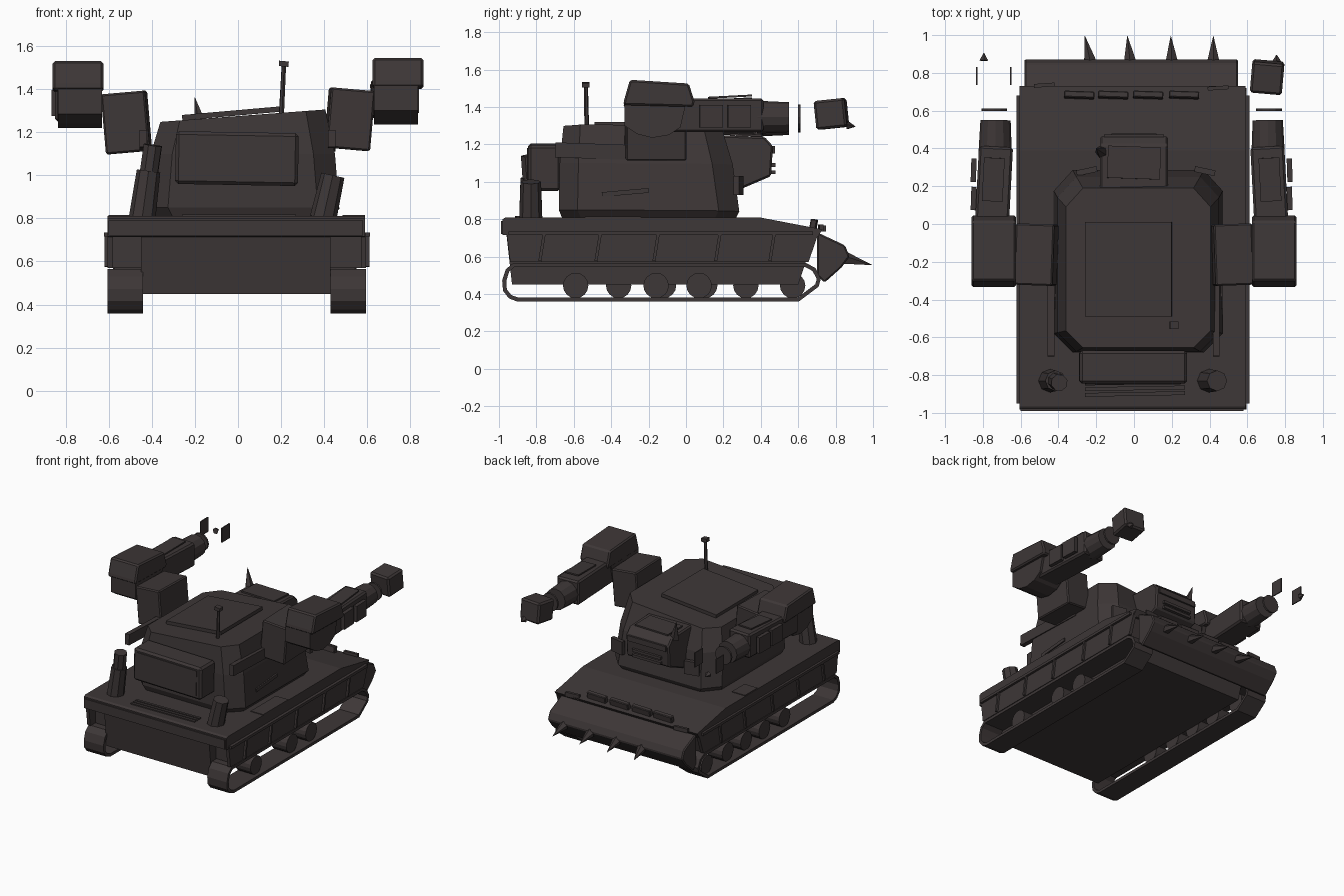
import bpy, bmesh, math
from mathutils import Vector, Matrix, Euler

if "Cube" in bpy.data.objects:
    bpy.data.objects.remove(bpy.data.objects["Cube"])

paint = bpy.data.materials.new("dark brown grey")
paint.diffuse_color = (0.047, 0.038, 0.038, 1)
paint.use_nodes = True
paint.node_tree.nodes["Principled BSDF"].inputs["Base Color"].default_value = paint.diffuse_color


def finish(name, bm, bevel=0):
    bmesh.ops.recalc_face_normals(bm, faces=bm.faces)
    me = bpy.data.meshes.new(name)
    bm.to_mesh(me)
    bm.free()
    me.materials.append(paint)
    ob = bpy.data.objects.new(name, me)
    bpy.context.collection.objects.link(ob)
    if bevel:
        m = ob.modifiers.new("bevel", 'BEVEL')
        m.width, m.segments = bevel, 1
    return ob


def box(name, x, y, z, rot=(0, 0, 0), bevel=0):
    """Box from (min, max) ranges, turned about its own centre (degrees)."""
    bm = bmesh.new()
    c = Vector([(a + b) / 2 for a, b in (x, y, z)])
    s = [abs(b - a) for a, b in (x, y, z)]
    r = Euler([math.radians(a) for a in rot]).to_matrix().to_4x4()
    bmesh.ops.create_cube(bm, size=1, matrix=Matrix.Translation(c) @ r @ Matrix.Diagonal((*s, 1)))
    return finish(name, bm, bevel)


def loft(name, rings, bevel=0):
    """Skin between rings of equal point count, capped at both ends."""
    bm = bmesh.new()
    vs = [[bm.verts.new(p) for p in r] for r in rings]
    n = len(rings[0])
    for a, b in zip(vs, vs[1:]):
        for i in range(n):
            bm.faces.new((a[i], a[(i + 1) % n], b[(i + 1) % n], b[i]))
    bm.faces.new(vs[0])
    bm.faces.new(vs[-1])
    return finish(name, bm, bevel)


def prism(name, yz, x0, x1, bevel=0):
    return loft(name, [[(x, y, z) for y, z in yz] for x in (x0, x1)], bevel)


def cyl(name, p0, p1, r0, r1, n=12):
    p0, p1 = Vector(p0), Vector(p1)
    d = p1 - p0
    bm = bmesh.new()
    m = Matrix.Translation((p0 + p1) / 2) @ d.to_track_quat('Z', 'Y').to_matrix().to_4x4()
    bmesh.ops.create_cone(bm, cap_ends=True, segments=n, radius1=r0, radius2=r1,
                          depth=d.length, matrix=m)
    return finish(name, bm)


# Hull: tub between the tracks, sponsons above them, deck plate with sloped nose
prism("hull_tub", [(-.96, .72), (-.93, .45), (.60, .45), (.69, .72)], -.45, .43)
prism("sponsons", [(-.88, .72), (-.88, .57), (.645, .57), (.69, .72)], -.58, .57)
prism("deck", [(-.98, .715), (-.98, .80), (-.965, .81), (.39, .81), (.73, .745), (.70, .70)], -.605, .59)
box("rear_lip", (-.6, .58), (-.99, -.96), (.72, .79))

# Front ram with spikes
prism("front_ram", [(.70, .73), (.85, .66), (.875, .60), (.83, .54), (.74, .46), (.70, .50)], -.58, .55, .008)
for x, lean in ((-.23, -.03), (-.02, -.015), (.20, -.005), (.42, 0)):
    cyl("ram_spike", (x, .85, .59), (x + lean, .995, .555), .036, .001, 5)

# Tracks, skirts, rails, struts and wheels
half = [(-.90, .37), (-.94, .385), (-.968, .42), (-.972, .47), (-.955, .525), (-.92, .555),
        (.64, .555), (.685, .53), (.71, .48), (.70, .445), (.60, .37)]
for s, off, wheels in ((1, -.01, (-.59, -.16, .07)), (-1, 0, (-.36, -.12, .10, .32, .57))):
    bm = bmesh.new()
    loops = [[bm.verts.new((s * x + off, y, z)) for y, z in half] for x in (.44, .605)]
    for i in range(len(half)):
        j = (i + 1) % len(half)
        bm.faces.new((loops[0][i], loops[0][j], loops[1][j], loops[1][i]))
    track = finish("track", bm)
    sol = track.modifiers.new("thickness", 'SOLIDIFY')
    sol.thickness, sol.offset = .022, 0
    for y in wheels:
        cyl("road_wheel", (s * .45 + off, y, .445), (s * .575 + off, y, .445), .068, .068, 16)
    prism("skirt", [(-.96, .73), (-.94, .57), (.655, .57), (.71, .73)], s * .58 + off, s * .605 + off)
    box("skirt_rail", sorted((s * .60 + off, s * .622 + off)), (-.95, .68), (.715, .735))
    for y in (-.77, -.47, -.16, .17, .46):
        box("skirt_strut", sorted((s * .60 + off, s * .62 + off)), (y - .008, y + .008), (.575, .72), (-9, 0, 0))

# Deck fittings: nose blocks, hatches, rear vents
for x in (-.29, -.11, .075, .265):
    box("nose_block", (x - .08, x + .08), (.665, .70), (.745, .80), (-10, 0, -2), .005)
box("nose_plate_left", (-.53, -.42), (.725, .745), (.735, .765), (0, 0, 4))
box("nose_plate_right", (.39, .50), (.71, .73), (.735, .77), (0, 0, 4))
box("deck_hatch_left", (-.60, -.49), (0, .15), (.806, .815))
box("deck_hatch_right", (.485, .59), (-.54, -.24), (.806, .815))
for y in (-.90, -.87, -.84):
    box("rear_vent", (-.26, .27), (y - .01, y + .01), (.806, .818), (0, 0, 1))


# Turret: tapered eight-sided body with a slightly tilted roof
def octagon(x0, x1, y0, y1, c, z, tilt=0):
    pts = [(x0 + c, y0), (x1 - c, y0), (x1, y0 + c), (x1, y1 - c * 1.1),
           (x1 - c, y1), (x0 + c, y1), (x0, y1 - c * 1.1), (x0, y0 + c)]
    return [(x, y, z + tilt * x - .03 * max(0, y)) for x, y in pts]


loft("turret", [octagon(-.40, .43, -.66, .26, .1, .80), octagon(-.425, .47, -.68, .285, .1, .85),
                octagon(-.405, .45, -.675, .25, .1, 1.10), octagon(-.36, .405, -.655, .19, .09, 1.275, .075)])
box("roof_hatch", (-.26, .20), (-.49, .01), (1.275, 1.30), (0, -5, 0))
box("rear_bin", (-.29, .28), (-.845, -.67), (.955, 1.20), (0, 1, 0), .015)
box("rear_bin_panel", (-.255, .245), (-.85, -.84), (.985, 1.175), (0, 1, 0))
for x in (-.44, .435):
    box("side_beam", (x - .018, x + .018), (-.70, -.10), (1.12, 1.20), (-2, 0, 0))
for x in (-.41, .46):
    box("side_slat", (x - .012, x + .012), (-.45, -.20), (.93, .955), (5, 0, 0))
for x, a in ((-.25, 12), (.375, -12)):
    box("cheek_plate", (x - .055, x + .055), (.265, .295), (.93, 1.03), (0, 0, a))

# Head block on the turret front, with brow, grille and horn
prism("head", [(.15, 1.25), (.42, 1.24), (.465, 1.19), (.455, 1.03), (.28, .955), (.15, .955)], -.18, .18, .01)
box("head_top_plate", (-.14, .14), (.24, .41), (1.244, 1.255), (-2, 0, -2))
box("brow", (-.16, .16), (.445, .475), (1.15, 1.19))
for z in (1.05, 1.09):
    box("grille_bar", (-.12, .12), (.45, .478), (z - .01, z + .01))
cyl("horn", (-.17, .38, 1.22), (-.20, .40, 1.36), .035, .001, 5)

# Mast
cyl("mast", (.20, -.53, 1.25), (.213, -.535, 1.515), .013, .011, 6)
box("mast_head", (.19, .235), (-.555, -.515), (1.505, 1.53), (0, 5, 0))

# Exhausts, the right one without its upper pipe
cyl("exhaust_left", (-.445, -.83, .80), (-.415, -.83, 1.02), .062, .055, 8)
cyl("exhaust_left_pipe", (-.415, -.83, 1.0), (-.395, -.84, 1.14), .045, .045, 8)
cyl("exhaust_right", (.395, -.83, .80), (.44, -.83, 1.0), .062, .055, 8)

# Arms: shoulder, upper casing, forearm, barrel, floating disc
cover = [(-.335, 1.41), (-.33, 1.44), (-.30, 1.545), (.015, 1.525), (.045, 1.43), (.04, 1.40)]
drum = [(-.33, 1.42), (-.33, 1.30), (-.26, 1.255), (-.18, 1.235), (-.09, 1.25), (-.03, 1.29), (0, 1.42)]
for s, dz, cx in ((1, 0, .72), (-1, -.015, .745)):
    def sx(a, b):
        return sorted((s * a, s * b))
    box("shoulder", sx(.415, .62), (-.325, 0), (1.12 + dz, 1.40 + dz), (0, s * 5, s * 2), .008)
    prism("arm_cover", [(y, z + dz) for y, z in cover], s * .625, s * .86, .01)
    prism("arm_drum", [(y, z + dz) for y, z in drum], s * .63, s * .835)
    box("forearm", sx(cx - .09, cx + .09), (-.14, .41), (1.265 + dz, 1.445 + dz), (0, 0, s * 3), .012)
    box("forearm_top_plate", sx(cx - .055, cx + .055), (.12, .35), (1.45 + dz, 1.46 + dz), (3, 0, s * 3))
    for y in (.135, .285):
        box("forearm_side_plate", sx(cx + .09, cx + .118), (y - .062, y + .062), (1.29 + dz, 1.41 + dz), (0, 0, s * 2))
    cyl("barrel", (s * (cx - .01), .38, 1.345 + dz), (s * (cx - .012), .55, 1.345 + dz), .088, .08, 12)
    cyl("muzzle_disc", (s * (cx - .005), .598, 1.345 + dz), (s * (cx - .005), .612, 1.345 + dz), .068, .068, 12)

# Right fist block; the left one has only side plates; a small cone on each
box("fist", (.62, .79), (.695, .86), (1.285, 1.44), (6, 0, -5), .012)
cyl("fist_cone_right", (.755, .86, 1.30), (.755, .895, 1.295), .025, .002, 5)
for x in (-.832, -.652):
    box("fist_plate_left", (x - .004, x + .004), (.735, .83), (1.30, 1.41), (0, 0, 1))
cyl("fist_cone_left", (-.795, .865, 1.30), (-.795, .905, 1.295), .024, .002, 5)
